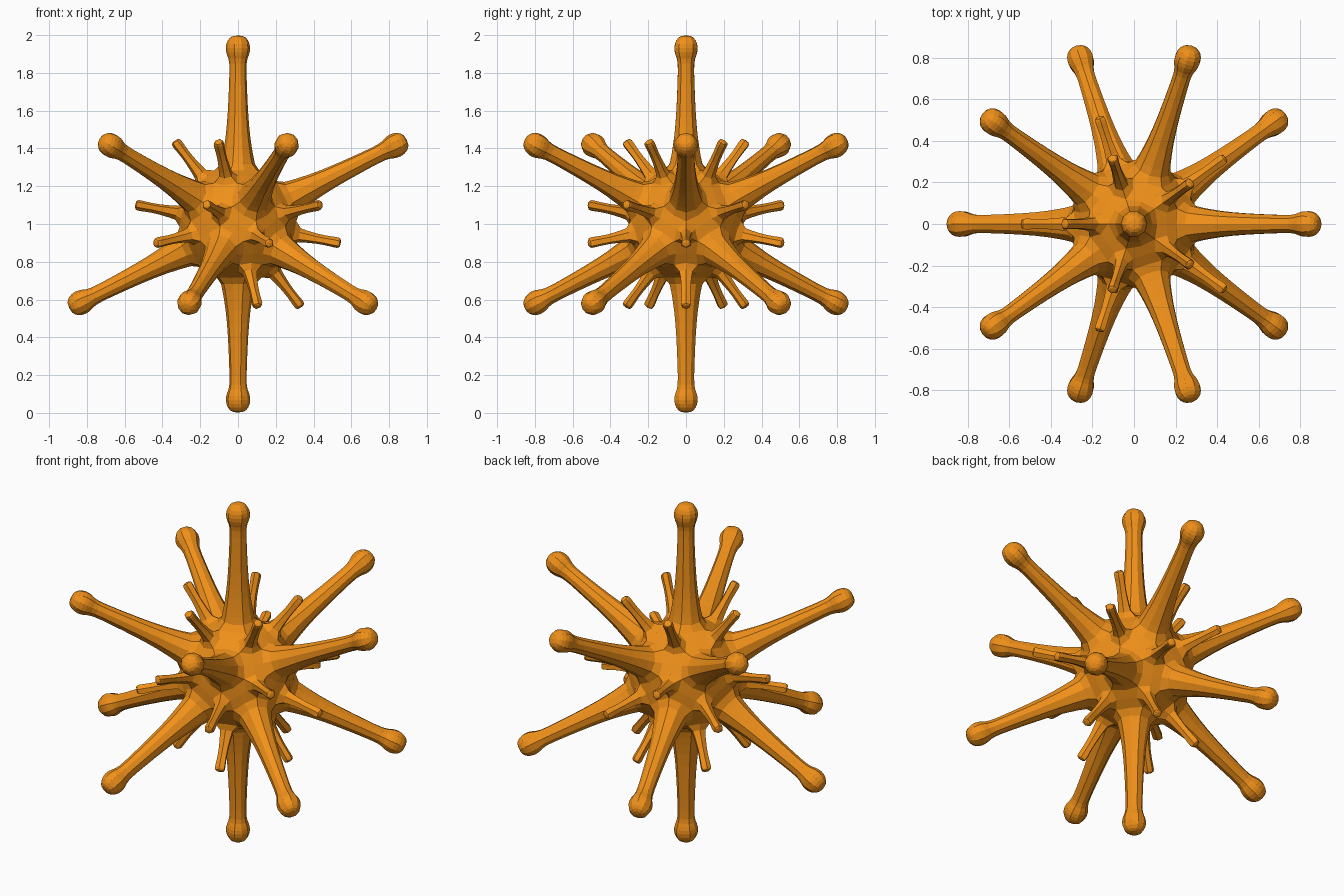
import bpy, bmesh
from math import radians, sin, cos, atan2, sqrt
from itertools import combinations
from mathutils import Vector

if "Cube" in bpy.data.objects:
    bpy.data.objects.remove(bpy.data.objects["Cube"])

CENTRE = Vector((0, 0, 1))
BODY_R = 0.31

# Twelve long-spike directions: poles plus two staggered rings of five
h, w = 1 / sqrt(5), 2 / sqrt(5)
dirs = [Vector((0, 0, 1)), Vector((0, 0, -1))]
for k in range(5):
    a, b = radians(72 * k), radians(72 * k + 36)
    dirs.append(Vector((w * cos(a), w * sin(a), h)))
    dirs.append(Vector((w * cos(b), w * sin(b), -h)))


def near(i, j):
    return dirs[i].dot(dirs[j]) > 0.4


# Twenty short-spike directions sit between each trio of neighbours
trios = [t for t in combinations(range(12), 3)
         if all(near(i, j) for i, j in combinations(t, 2))]
mids = {t: sum((dirs[i] for i in t), Vector()).normalized() for t in trios}

bm = bmesh.new()

# Body corners: one for each (trio, long spike) pair
corner = {}
for t in trios:
    for i in t:
        d = dirs[i].slerp(mids[t], 0.61) if hasattr(dirs[i], "slerp") else dirs[i]
        corner[t, i] = bm.verts.new(CENTRE + d * BODY_R)

# Body panels between neighbouring spikes
for i, j in combinations(range(12), 2):
    if near(i, j):
        s, t = [t for t in trios if i in t and j in t]
        bm.faces.new((corner[s, i], corner[s, j], corner[t, j], corner[t, i]))


def spike(axis, ring, profile, shrink):
    """Extrude a ring of body corners outwards through (distance, radius) steps."""
    u = axis.orthogonal().normalized()
    v = axis.cross(u)
    ring = sorted(ring, key=lambda p: atan2((p.co - CENTRE).dot(v),
                                            (p.co - CENTRE).dot(u)))
    rays = []
    for p in ring:
        q = p.co - CENTRE
        rays.append((q - axis * q.dot(axis)).normalized())
    for dist, rad in profile:
        new = [bm.verts.new(CENTRE + axis * dist + r * (rad / shrink)) for r in rays]
        n = len(ring)
        for k in range(n):
            m = (k + 1) % n
            bm.faces.new((ring[k], ring[m], new[m], new[k]))
        ring = new
    bm.faces.new(ring)


# Long spikes with ball ends
LONG = [(0.35, 0.090), (0.45, 0.069), (0.60, 0.056), (0.75, 0.050), (0.865, 0.046),
        (0.89, 0.062), (0.932, 0.073), (0.975, 0.060), (1.0, 0.030)]
for i, d in enumerate(dirs):
    spike(d, [corner[t, i] for t in trios if i in t], LONG, 0.82)

# Short blunt spikes
SHORT = [(0.36, 0.041), (0.43, 0.030), (0.50, 0.032), (0.54, 0.036), (0.555, 0.027)]
for t in trios:
    spike(mids[t], [corner[t, i] for i in t], SHORT, 0.57)

bmesh.ops.recalc_face_normals(bm, faces=bm.faces)
mesh = bpy.data.meshes.new("spiked_body")
bm.to_mesh(mesh)
bm.free()
body = bpy.data.objects.new("spiked_body", mesh)
bpy.context.collection.objects.link(body)

# One subdivision rounds the spikes while keeping flat facets
sub = body.modifiers.new("rounding", 'SUBSURF')
sub.levels = sub.render_levels = 1

orange = bpy.data.materials.new("orange")
orange.diffuse_color = (0.87, 0.28, 0.01, 1)
orange.use_nodes = True
orange.node_tree.nodes["Principled BSDF"].inputs["Base Color"].default_value = orange.diffuse_color
mesh.materials.append(orange)
